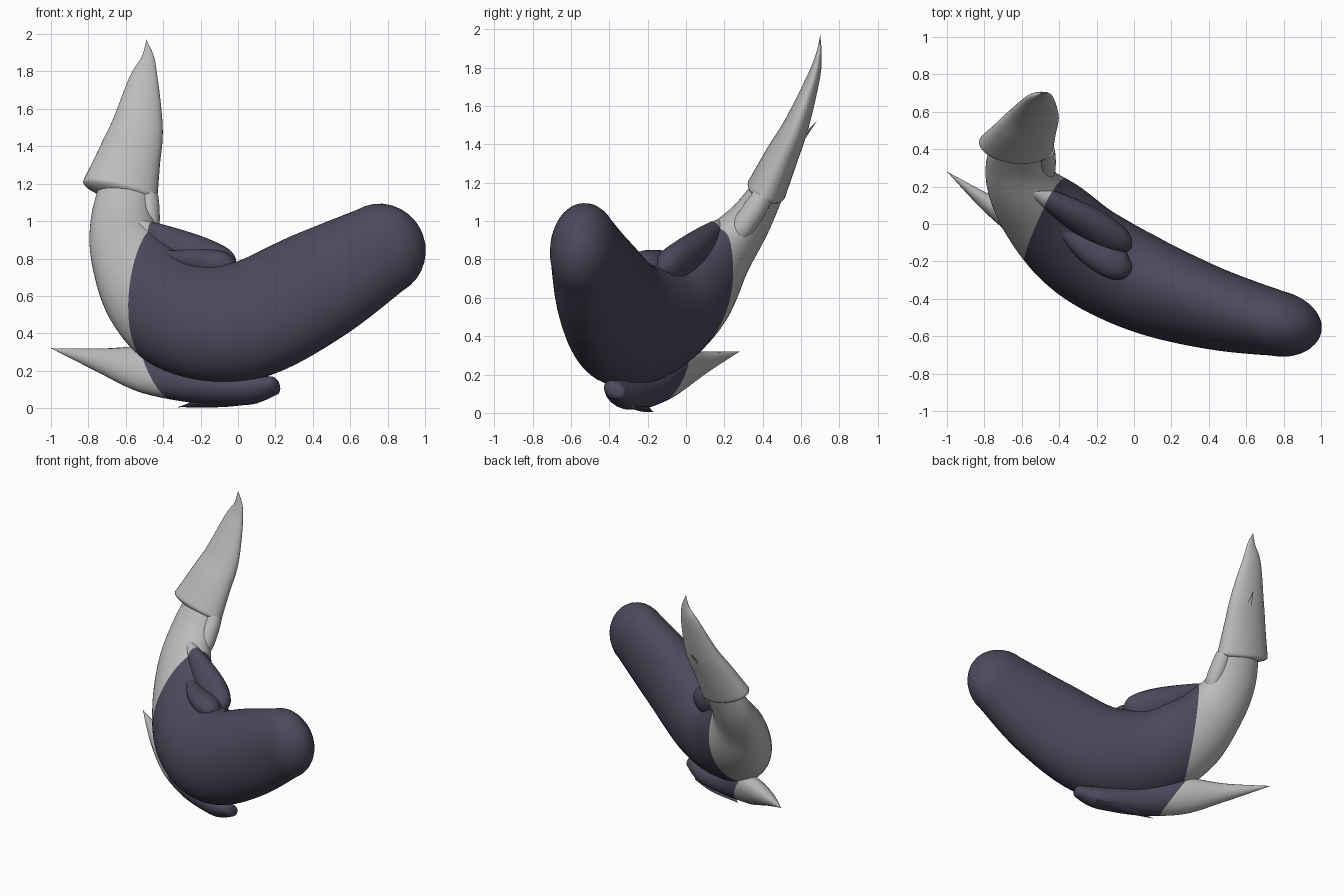
import bpy, bmesh, math
from mathutils import Vector

cube = bpy.data.objects.get("Cube")
if cube:
    bpy.data.objects.remove(cube)


def material(name, rgb):
    m = bpy.data.materials.new(name)
    m.use_nodes = True
    m.diffuse_color = (*rgb, 1)
    m.node_tree.nodes["Principled BSDF"].inputs["Base Color"].default_value = (*rgb, 1)
    return m


GREY = material("light grey", (0.5, 0.5, 0.5))
DARK = material("dark violet", (0.075, 0.066, 0.108))

# Planes (point, normal) where grey meets dark
BODY_BORDER = (Vector((-0.42, 0, 0)), Vector((1, -0.55, 0.115)).normalized())
SPUR_BORDER = (Vector((-0.40, -0.08, 0.14)), Vector((0.9, -0.39, 0.64)).normalized())

# Directions the flat side of a section faces
LEAN = Vector((-0.45, -0.78, 0.43))
FORWARD = Vector((0, -0.95, 0.3))
UPRIGHT = Vector((-0.2, -1, -0.1))


def spline(points, steps):
    """Smooth path through (x, y, z, half width, half depth) rows."""
    p = [points[0]] + points + [points[-1]]
    rows = []
    for a, b, c, d in zip(p, p[1:], p[2:], p[3:]):
        for i in range(steps):
            t = i / steps
            rows.append([0.5 * (2 * q + (r - o) * t + (2 * o - 5 * q + 4 * r - s) * t * t
                                + (3 * q - o - 3 * r + s) * t ** 3)
                         for o, q, r, s in zip(a, b, c, d)])
    return rows + [list(points[-1])]


def loft(name, points, normals=(LEAN, LEAN, LEAN), sides=20, steps=8, dome=0,
         border=None, colour=GREY):
    """Sweep an ellipse along a path; dome rounds off the first end."""
    rows = spline(points, steps)
    if dome:
        first = Vector(rows[0][:3])
        out = (first - Vector(rows[2][:3])).normalized()
        w, d = rows[0][3:]
        for i in range(1, 9):
            a = i / 8 * math.pi / 2
            rows.insert(0, [*(first + out * dome * math.sin(a)), w * math.cos(a), d * math.cos(a)])
    bm = bmesh.new()
    rings = []
    last = len(rows) - 1
    for i, row in enumerate(rows):
        t = (Vector(rows[min(i + 1, last)][:3]) - Vector(rows[max(i - 1, 0)][:3])).normalized()
        f = 2 * i / last
        normal = normals[0].lerp(normals[1], f) if f < 1 else normals[1].lerp(normals[2], f - 1)
        u = t.cross(normal).normalized()
        v = u.cross(t)
        w, d = max(row[3], 0.0005), max(row[4], 0.0005)
        angles = [2 * math.pi * k / sides for k in range(sides)]
        rings.append([bm.verts.new(Vector(row[:3]) + u * w * math.cos(a) + v * d * math.sin(a))
                      for a in angles])
    for low, high in zip(rings, rings[1:]):
        for k in range(sides):
            j = (k + 1) % sides
            bm.faces.new((low[k], low[j], high[j], high[k]))
    bm.faces.new(rings[0][::-1])
    bm.faces.new(rings[-1])
    if border:
        point, across = border
        bmesh.ops.bisect_plane(bm, geom=bm.verts[:] + bm.edges[:] + bm.faces[:],
                               plane_co=point, plane_no=across)
        for face in bm.faces:
            face.material_index = int((face.calc_center_median() - point).dot(across) > 0)
    bmesh.ops.recalc_face_normals(bm, faces=bm.faces[:])
    mesh = bpy.data.meshes.new(name)
    bm.to_mesh(mesh)
    bm.free()
    for m in ([GREY, DARK] if border else [colour]):
        mesh.materials.append(m)
    obj = bpy.data.objects.new(name, mesh)
    bpy.context.collection.objects.link(obj)
    bpy.ops.object.select_all(action='DESELECT')
    obj.select_set(True)
    bpy.context.view_layer.objects.active = obj
    bpy.ops.object.shade_smooth_by_angle(angle=math.radians(40))


# Curved body, from rounded stump to the neck inside the claw
loft("curved_body", [
    (0.76, -0.53, 0.845, 0.25, 0.175),
    (0.42, -0.45, 0.65, 0.31, 0.215),
    (0.05, -0.32, 0.47, 0.33, 0.25),
    (-0.25, -0.16, 0.48, 0.32, 0.25),
    (-0.45, 0.03, 0.62, 0.28, 0.22),
    (-0.58, 0.185, 0.82, 0.212, 0.16),
    (-0.62, 0.33, 1.00, 0.17, 0.115),
    (-0.595, 0.45, 1.20, 0.14, 0.08),
], normals=(UPRIGHT, LEAN, FORWARD), dome=0.245, sides=48, border=BODY_BORDER)

# Claw sheath with a shallow rounded underside
loft("claw", [
    (-0.63, 0.42, 1.165, 0.205, 0.105),
    (-0.585, 0.495, 1.33, 0.172, 0.088),
    (-0.54, 0.575, 1.50, 0.14, 0.066),
    (-0.505, 0.665, 1.75, 0.08, 0.034),
    (-0.482, 0.692, 1.87, 0.036, 0.015),
    (-0.49, 0.70, 1.97, 0, 0),
], normals=(FORWARD, FORWARD, FORWARD), dome=0.045, sides=32)

# Small barb on the back of the claw
loft("claw_barb", [
    (-0.53, 0.60, 1.42, 0.02, 0.012),
    (-0.51, 0.68, 1.52, 0, 0),
], sides=8, steps=2)

# Nub below the claw
loft("claw_nub", [
    (-0.48, 0.26, 0.91, 0.045, 0.045),
    (-0.48, 0.29, 0.96, 0.06, 0.06),
    (-0.48, 0.35, 1.05, 0.062, 0.062),
    (-0.48, 0.40, 1.13, 0.055, 0.055),
], dome=0.02)

# Spike and lobe lying in the inner bend
loft("inner_spike", [
    (-0.03, -0.14, 0.72, 0, 0),
    (-0.08, -0.10, 0.755, 0.095, 0.07),
    (-0.25, 0.01, 0.82, 0.115, 0.085),
    (-0.47, 0.14, 0.945, 0.055, 0.05),
    (-0.60, 0.21, 1.015, 0, 0),
], border=BODY_BORDER)
loft("inner_lobe", [
    (0.01, -0.22, 0.74, 0, 0),
    (-0.08, -0.215, 0.76, 0.075, 0.09),
    (-0.26, -0.11, 0.78, 0.065, 0.085),
    (-0.45, 0.02, 0.84, 0, 0),
], colour=DARK)

# Long spur under the body
loft("lower_spur", [
    (0.19, -0.37, 0.12, 0.045, 0.065),
    (0.10, -0.34, 0.105, 0.07, 0.09),
    (0.00, -0.30, 0.10, 0.08, 0.10),
    (-0.25, -0.20, 0.13, 0.10, 0.10),
    (-0.50, -0.06, 0.205, 0.125, 0.085),
    (-0.75, 0.09, 0.26, 0.062, 0.05),
    (-1.00, 0.28, 0.32, 0, 0),
], dome=0.03, border=SPUR_BORDER)

# Flat barb under the spur
loft("lower_barb", [
    (0.10, -0.30, 0.05, 0.02, 0.04),
    (-0.10, -0.25, 0.04, 0.025, 0.06),
    (-0.32, -0.17, 0.005, 0, 0),
], sides=12, colour=DARK)
